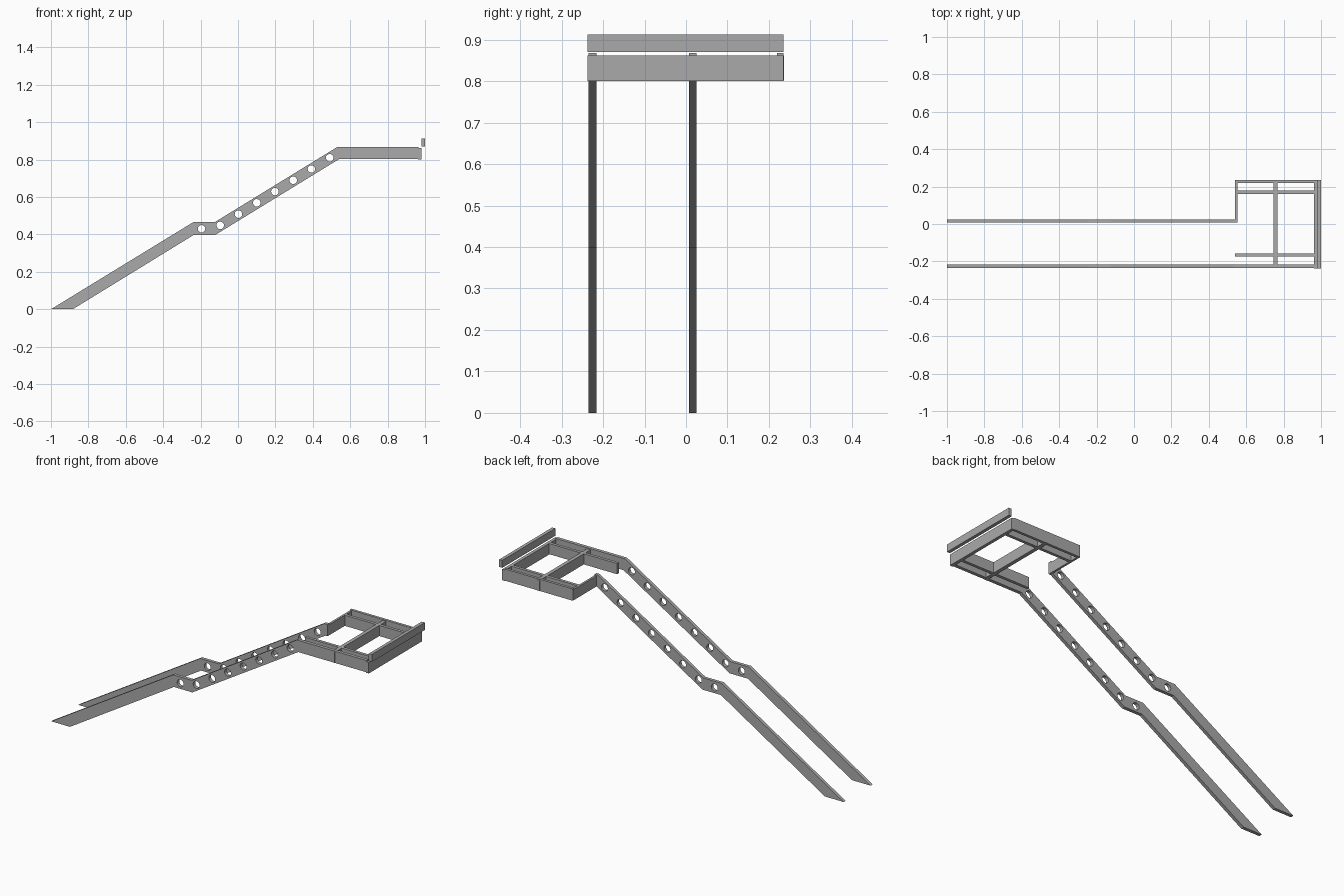
import bpy
import math

cube = bpy.data.objects.get("Cube")
if cube:
    bpy.data.objects.remove(cube, do_unlink=True)

# One grey steel for the whole frame
steel = bpy.data.materials.new("grey_steel")
steel.use_nodes = True
grey = (0.4, 0.4, 0.4, 1.0)
steel.diffuse_color = grey
steel.node_tree.nodes["Principled BSDF"].inputs["Base Color"].default_value = grey

LOW, HIGH, RAIL_TOP = 0.802, 0.862, 0.868


def add_loop(curve, points):
    spline = curve.splines.new("POLY")
    spline.points.add(len(points) - 1)
    for p, (x, z) in zip(spline.points, points):
        p.co = (x, z, 0, 1)
    spline.use_cyclic_u = True


def stringer(name, y0, y1, end):
    """Bent plate profile with a row of round holes, extruded across y."""
    curve = bpy.data.curves.new(name + "_profile", "CURVE")
    curve.dimensions = "2D"
    curve.fill_mode = "BOTH"
    curve.extrude = (y1 - y0) / 2
    add_loop(curve, [(-1, 0), (-0.883, 0), (-0.235, 0.398), (-0.12, 0.398),
                     (0.54, LOW), (end, LOW), (end, RAIL_TOP), (0.532, RAIL_TOP),
                     (-0.125, 0.465), (-0.24, 0.465)])
    centres = [(-0.195, 0.43)]
    centres += [(-0.095 + 0.0975 * i, 0.448 + 0.0603 * i) for i in range(7)]
    for cx, cz in centres:
        add_loop(curve, [(cx + 0.02 * math.cos(a * math.tau / 24),
                          cz + 0.02 * math.sin(a * math.tau / 24)) for a in range(24)])
    temp = bpy.data.objects.new(name + "_temp", curve)
    bpy.context.collection.objects.link(temp)
    graph = bpy.context.evaluated_depsgraph_get()
    mesh = bpy.data.meshes.new_from_object(temp.evaluated_get(graph))
    bpy.data.objects.remove(temp, do_unlink=True)
    bpy.data.curves.remove(curve)
    mesh.name = name
    mesh.materials.clear()
    mesh.materials.append(steel)
    for face in mesh.polygons:
        face.use_smooth = False
        face.material_index = 0
    obj = bpy.data.objects.new(name, mesh)
    bpy.context.collection.objects.link(obj)
    obj.rotation_euler.x = math.pi / 2
    obj.location.y = (y0 + y1) / 2


def beam(name, x, y, z):
    """Box beam given by its (low, high) range on each axis."""
    spans = (x, y, z)
    bpy.ops.mesh.primitive_cube_add(size=1, location=[sum(s) / 2 for s in spans])
    obj = bpy.context.object
    obj.name = name
    obj.scale = [s[1] - s[0] for s in spans]
    obj.data.materials.append(steel)


# Stair stringers; the right one carries on as the platform side
stringer("right_stringer", -0.235, -0.216, 0.965)
stringer("left_stringer", 0.007, 0.025, 0.553)

# Platform frame
full = (LOW, HIGH)
beam("left_side_beam", (0.543, 0.965), (0.22, 0.235), (LOW, RAIL_TOP))
beam("front_header", (0.541, 0.553), (0.01, 0.234), full)
beam("left_inner_beam", (0.55, 0.965), (0.161, 0.178), full)
beam("right_inner_beam", (0.54, 0.965), (-0.174, -0.157), full)
beam("middle_cross_beam", (0.747, 0.768), (-0.236, 0.236), full)
beam("end_beam", (0.963, 0.981), (-0.237, 0.235), (0.8, HIGH))

# Raised toe board along the far end
beam("toe_board", (0.981, 1.0), (-0.237, 0.235), (0.87, 0.912))
